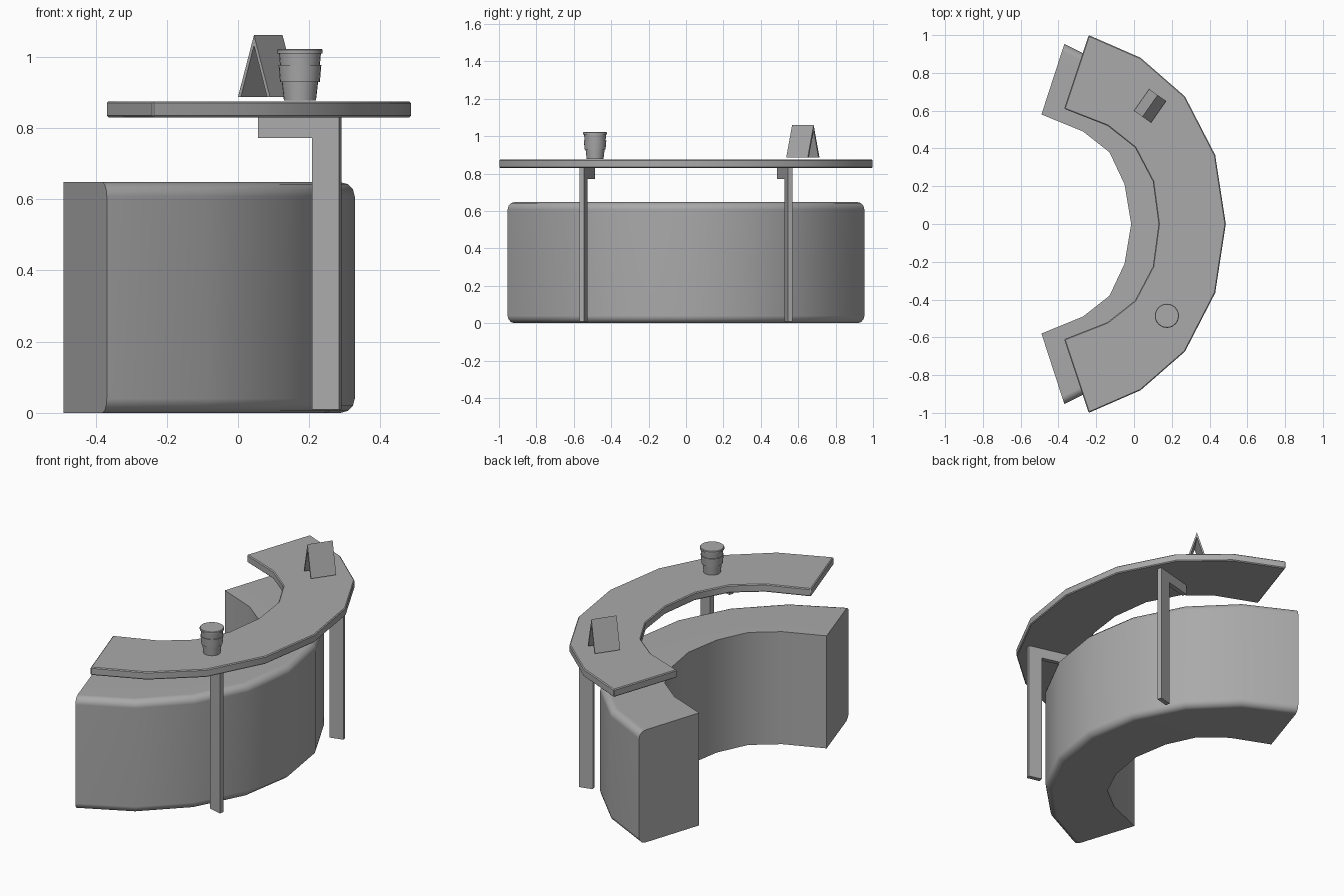
import bpy
import bmesh
from math import radians, cos, sin, tau
from mathutils import Matrix, Vector

if "Cube" in bpy.data.objects:
    bpy.data.objects.remove(bpy.data.objects["Cube"])

grey = bpy.data.materials.new("plain grey")
grey.use_nodes = True
colour = (0.4, 0.4, 0.4, 1)
grey.diffuse_color = colour
grey.node_tree.nodes["Principled BSDF"].inputs["Base Color"].default_value = colour


def finish(name, bm, smooth=True):
    """Turn a bmesh into a named, shaded object."""
    bmesh.ops.recalc_face_normals(bm, faces=bm.faces)
    mesh = bpy.data.meshes.new(name)
    bm.to_mesh(mesh)
    bm.free()
    mesh.materials.append(grey)
    obj = bpy.data.objects.new(name, mesh)
    bpy.context.collection.objects.link(obj)
    if smooth:
        bpy.ops.object.select_all(action="DESELECT")
        obj.select_set(True)
        bpy.context.view_layer.objects.active = obj
        bpy.ops.object.shade_smooth_by_angle(angle=radians(35))
        obj.modifiers.new("even_shading", "WEIGHTED_NORMAL").keep_sharp = True
    return obj


def mirrored(half):
    """Half an arc, from end to middle, continued across y = 0."""
    return half + [(x, -y) for x, y in reversed(half[:-1])]


def curved_slab(name, outer, inner, z0, z1, bevel, segments, outer_only):
    bm = bmesh.new()
    rings = []
    for (ox, oy), (ix, iy) in zip(mirrored(outer), mirrored(inner)):
        corners = [(ix, iy, z0), (ox, oy, z0), (ox, oy, z1), (ix, iy, z1)]
        rings.append([bm.verts.new(c) for c in corners])
    for a, b in zip(rings, rings[1:]):
        for i in range(4):
            j = (i + 1) % 4
            bm.faces.new((a[i], a[j], b[j], b[i]))
    bm.faces.new(rings[0])
    bm.faces.new(rings[-1][::-1])
    bmesh.ops.recalc_face_normals(bm, faces=bm.faces)
    if outer_only:
        edges = [bm.edges.get((a[i], b[i]))
                 for a, b in zip(rings, rings[1:]) for i in (1, 2)]
    else:
        edges = [e for e in bm.edges if e.calc_face_angle(0) > radians(40)]
    bmesh.ops.bevel(bm, geom=edges, offset=bevel, segments=segments,
                    profile=0.5, affect="EDGES", clamp_overlap=True)
    return finish(name, bm)


def extruded(name, profile, depth, matrix):
    """Extrude an upright profile (u, z) by depth, centred, then place it."""
    bm = bmesh.new()
    face = bm.faces.new([bm.verts.new((u, -depth / 2, z)) for u, z in profile])
    side = bmesh.ops.extrude_face_region(bm, geom=[face])["geom"]
    verts = [v for v in side if isinstance(v, bmesh.types.BMVert)]
    bmesh.ops.translate(bm, verts=verts, vec=(0, depth, 0))
    bm.transform(matrix)
    return finish(name, bm, smooth=False)


def placed(x, y, z, degrees):
    return Matrix.Translation((x, y, z)) @ Matrix.Rotation(radians(degrees), 4, "Z")


# Curved counter body, rounded along its outer rim
body_outer = [(-0.68 + 1.008 * cos(radians(a)), 1.003 * sin(radians(a)))
              for a in (72, 54, 36, 18, 0)]
body_inner = [(-0.49, 0.58), (-0.27, 0.49), (-0.13, 0.38), (-0.05, 0.21), (-0.015, 0)]
curved_slab("counter_body", body_outer, body_inner, 0, 0.648, 0.04, 3, True)

# Raised curved worktop
top_outer = [(-0.24, 1), (0.035, 0.88), (0.27, 0.675), (0.43, 0.365), (0.486, 0)]
top_inner = [(-0.37, 0.61), (-0.14, 0.52), (0.005, 0.405), (0.1, 0.225), (0.13, 0)]
curved_slab("worktop", top_outer, top_inner, 0.83, 0.875, 0.005, 1, False)

# L-shaped legs with a bracket arm under the worktop
leg = [(0.118, 0.01), (0.118, 0.832), (-0.118, 0.832), (-0.118, 0.772),
       (0.04, 0.772), (0.04, 0.01)]
for name, s in (("back_leg", 1), ("front_leg", -1)):
    extruded(name, leg, 0.026, placed(0.173, s * 0.528, 0, s * 14.5))

# Folded tent card, open underneath
tent = [(-0.055, 0), (0, 0.174), (0.055, 0), (0.045, 0), (0, 0.145), (-0.045, 0)]
extruded("tent_card", tent, 0.14, placed(0.085, 0.625, 0.887, -35))

# Takeaway cup with sleeve and lid
cup = [(0.045, 0.877), (0.051, 0.93), (0.056, 0.93), (0.06, 0.977), (0.056, 0.977),
       (0.059, 1.01), (0.064, 1.01), (0.064, 1.019), (0.061, 1.022)]
bm = bmesh.new()
sides = 24
loops = [[bm.verts.new((r * cos(tau * i / sides), r * sin(tau * i / sides), z))
          for i in range(sides)] for r, z in cup]
for a, b in zip(loops, loops[1:]):
    for i in range(sides):
        j = (i + 1) % sides
        bm.faces.new((a[i], a[j], b[j], b[i]))
bm.faces.new(loops[0][::-1])
bm.faces.new(loops[-1])
bmesh.ops.translate(bm, verts=bm.verts, vec=Vector((0.174, -0.486, 0)))
finish("cup", bm)
